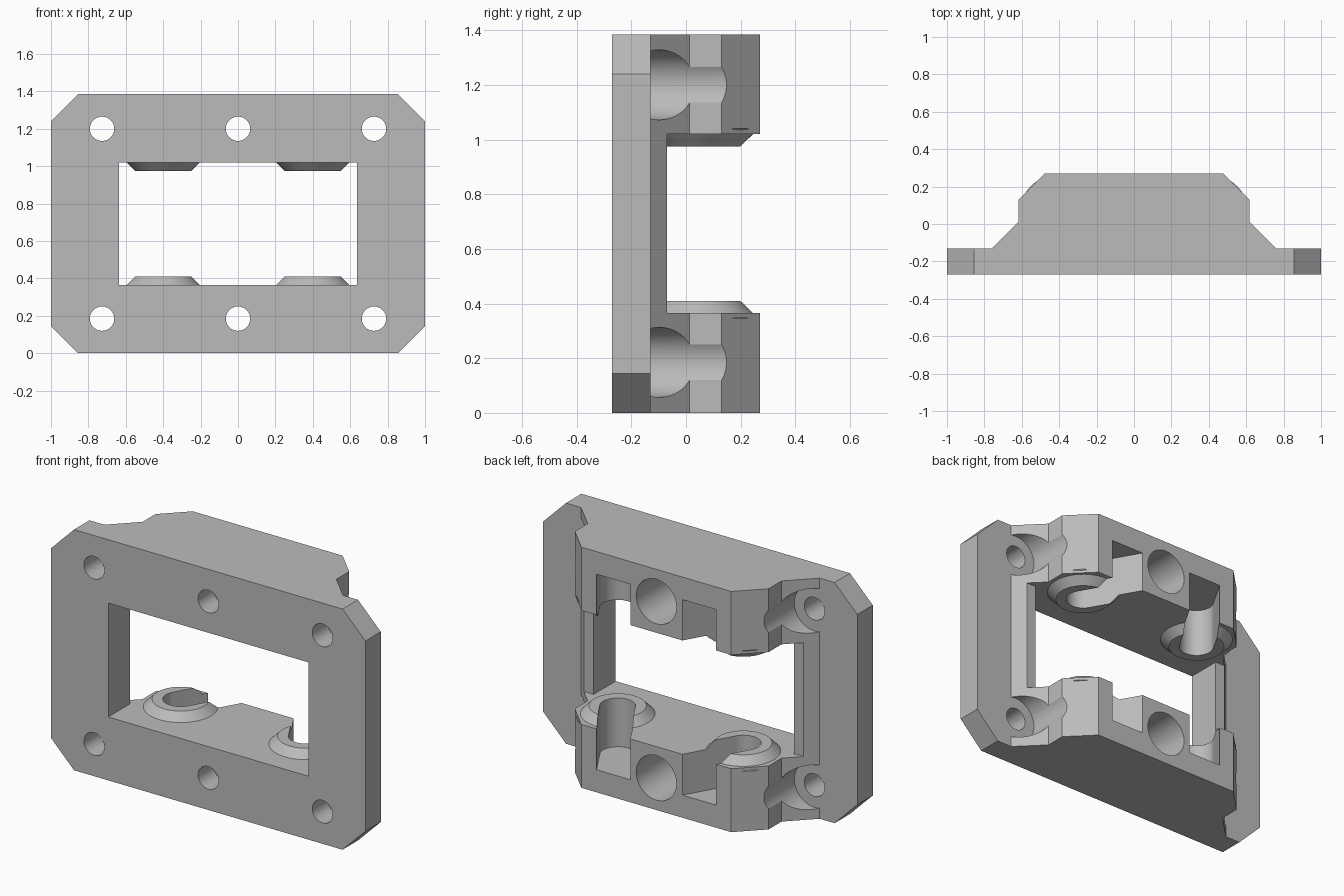
import bpy, math
import bmesh
from mathutils import Matrix, Vector

if "Cube" in bpy.data.objects:
    bpy.data.objects.remove(bpy.data.objects["Cube"])

H = 1.385                   # overall height
BACK, SEAT = 0.27, -0.13    # rear face, rear of the plate
LOW, HIGH = 0.365, 1.02     # window sill and head
BOLT_Z = 0.185
MID = Matrix.Translation((0, 0, H)) @ Matrix.Scale(-1, 4, (0, 0, 1))

grey = bpy.data.materials.new("plain grey")
grey.use_nodes = True
grey.diffuse_color = (0.5, 0.5, 0.5, 1)
grey.node_tree.nodes["Principled BSDF"].inputs["Base Color"].default_value = (0.5, 0.5, 0.5, 1)


def finish(bm, name, flip=False):
    if flip:
        bm.transform(MID)
    bmesh.ops.recalc_face_normals(bm, faces=bm.faces)
    mesh = bpy.data.meshes.new(name)
    bm.to_mesh(mesh)
    bm.free()
    mesh.materials.append(grey)
    ob = bpy.data.objects.new(name, mesh)
    bpy.context.collection.objects.link(ob)
    return ob


def prism(name, points, depth, flip=False):
    """Extrude a closed outline of 3D points along a vector."""
    bm = bmesh.new()
    face = bm.faces.new([bm.verts.new(p) for p in points])
    ext = bmesh.ops.extrude_face_region(bm, geom=[face])["geom"]
    verts = [g for g in ext if isinstance(g, bmesh.types.BMVert)]
    bmesh.ops.translate(bm, verts=verts, vec=Vector(depth))
    return finish(bm, name, flip)


def box(name, x0, x1, y0, y1, z0, z1):
    return prism(name, [(x0, y0, z0), (x1, y0, z0), (x1, y1, z0), (x0, y1, z0)], (0, 0, z1 - z0))


def bore(name, x, z, r, y0, y1):
    ring = [math.tau * i / 64 for i in range(64)]
    return prism(name, [(x + r * math.cos(a), y0, z + r * math.sin(a)) for a in ring], (0, y1 - y0, 0))


def combine(target, tool, operation):
    mod = target.modifiers.new(operation, "BOOLEAN")
    mod.operation, mod.solver, mod.object = operation, "EXACT", tool
    bpy.context.view_layer.objects.active = target
    bpy.ops.object.modifier_apply(modifier=mod.name)
    bpy.data.objects.remove(tool)


# Front plate with clipped corners
c = 0.145
half = [(1, c), (1, H - c), (1 - c, H)]
outline = [(1 - c, 0)] + half + [(-(1 - c), H), (-1, H - c), (-1, c), (-(1 - c), 0)]
frame = prism("mounting_frame", [(x, -BACK, z) for x, z in outline], (0, SEAT + BACK, 0))

# Rear block with stepped and clipped sides, sunk slightly into the plate
side = [(0.76, SEAT - 0.05), (0.76, SEAT), (0.617, 0.013), (0.617, 0.13), (0.477, BACK)]
profile = side + [(-x, y) for x, y in reversed(side)]
block = prism("rear_block", [(x, y, 0) for x, y in profile], (0, 0, H))
combine(frame, block, "UNION")

# Window and the gap between the two rails
combine(frame, box("window", -0.637, 0.637, -0.5, 0.5, LOW, HIGH), "DIFFERENCE")
combine(frame, box("rail_gap", -0.9, 0.9, -0.07, 0.5, LOW, HIGH), "DIFFERENCE")

# Conical bosses on the facing sides of the rails
for flip in (False, True):
    for sx in (-1, 1):
        bm = bmesh.new()
        bmesh.ops.create_cone(bm, cap_ends=True, segments=64, radius1=0.215, radius2=0.15, depth=0.065,
                              matrix=Matrix.Translation((sx * 0.4, 0.05, 0.3775)))
        combine(frame, finish(bm, "boss", flip), "UNION")

# Round-ended slots running from each boss out through the rear face
r, z0 = 0.093, 0.13
for flip in (False, True):
    for sx in (-1, 1):
        arc = [math.pi + math.pi * i / 32 for i in range(33)]
        local = [(r * math.cos(a), r * math.sin(a)) for a in arc] + [(r, 0.5), (-r, 0.5)]
        turn = Matrix.Rotation(sx * math.radians(30), 3, "Z")
        pts = [turn @ Vector((u, v, 0)) + Vector((sx * 0.4, 0.05, z0)) for u, v in local]
        combine(frame, prism("slot", pts, (0, 0, 0.4), flip), "DIFFERENCE")

# Bolt holes and their wide clearance bores from behind
for z in (BOLT_Z, H - BOLT_Z):
    for x in (-0.727, 0, 0.727):
        combine(frame, bore("clearance", x, z, 0.128, SEAT, 0.5), "DIFFERENCE")
        combine(frame, bore("bolt_hole", x, z, 0.065, -0.5, 0.5), "DIFFERENCE")

bpy.ops.object.select_all(action="DESELECT")
frame.select_set(True)
bpy.context.view_layer.objects.active = frame
bpy.ops.object.shade_smooth_by_angle(angle=math.radians(25))
